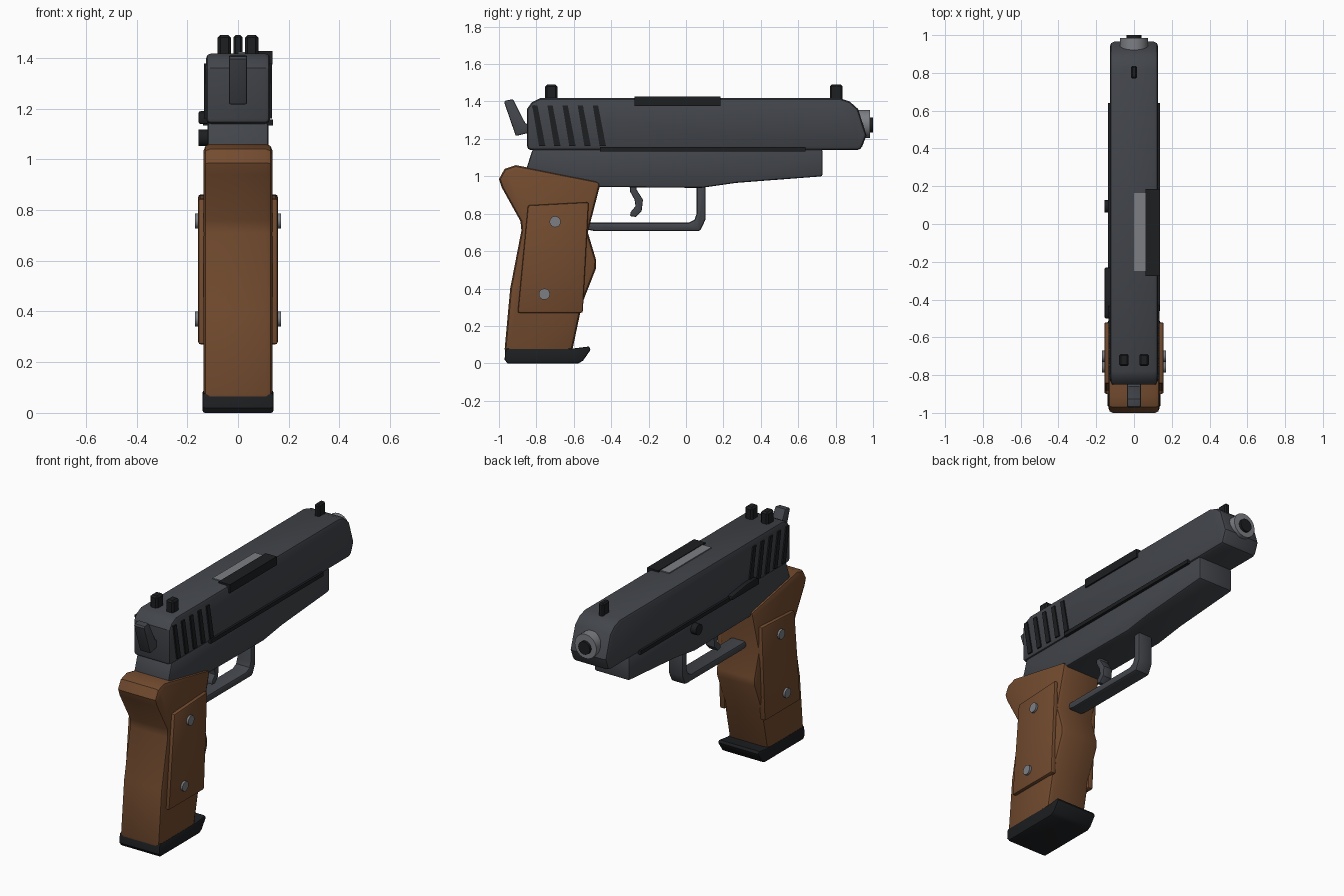
import bpy, bmesh, math
from mathutils import Matrix

if "Cube" in bpy.data.objects:
    bpy.data.objects.remove(bpy.data.objects["Cube"])


def material(name, color):
    m = bpy.data.materials.new(name)
    m.diffuse_color = (*color, 1)
    m.use_nodes = True
    m.node_tree.nodes["Principled BSDF"].inputs["Base Color"].default_value = m.diffuse_color
    return m


GUN = material("gunmetal", (0.055, 0.06, 0.07))
BLACK = material("black", (0.012, 0.013, 0.015))
WOOD = material("wood", (0.17, 0.07, 0.028))
STEEL = material("steel", (0.2, 0.21, 0.23))


def finish(name, bm, mat):
    bmesh.ops.recalc_face_normals(bm, faces=bm.faces)
    me = bpy.data.meshes.new(name)
    bm.to_mesh(me)
    bm.free()
    me.materials.append(mat)
    ob = bpy.data.objects.new(name, me)
    bpy.context.collection.objects.link(ob)
    bpy.ops.object.select_all(action='DESELECT')
    ob.select_set(True)
    bpy.context.view_layer.objects.active = ob
    bpy.ops.object.shade_smooth_by_angle(angle=math.radians(32))
    return ob


def prism(name, pts, x0, x1, mat, bevel=0.0, seg=2):
    """Extrude a (y, z) side profile from x0 to x1 and round its sharp edges."""
    bm = bmesh.new()
    face = bm.faces.new([bm.verts.new((x0, y, z)) for y, z in pts])
    ext = bmesh.ops.extrude_face_region(bm, geom=[face])
    for v in ext["geom"]:
        if isinstance(v, bmesh.types.BMVert):
            v.co.x = x1
    bmesh.ops.recalc_face_normals(bm, faces=bm.faces)
    if bevel:
        edges = [e for e in bm.edges if e.calc_face_angle(0) > math.radians(60)]
        bmesh.ops.bevel(bm, geom=edges, offset=bevel, segments=seg,
                        profile=0.5, affect='EDGES', clamp_overlap=True)
    return finish(name, bm, mat)


def box(name, x, y, z, mat, bevel=0.0):
    return prism(name, [(y[0], z[0]), (y[1], z[0]), (y[1], z[1]), (y[0], z[1])],
                 x[0], x[1], mat, bevel, 1)


def rod(name, center, r, length, axis, mat, sides=24):
    bm = bmesh.new()
    rot = Matrix.Rotation(math.pi / 2, 4, 'Y' if axis == 'x' else 'X')
    bmesh.ops.create_cone(bm, cap_ends=True, segments=sides, radius1=r, radius2=r,
                          depth=length, matrix=Matrix.Translation(center) @ rot)
    return finish(name, bm, mat)


# Slide and frame
prism("slide", [(-0.85, 1.14), (-0.85, 1.36), (-0.825, 1.395), (-0.78, 1.418), (0.82, 1.418),
                (0.875, 1.4), (0.92, 1.36), (0.965, 1.22), (0.935, 1.14)],
      -0.127, 0.127, GUN, 0.022)
prism("frame", [(-0.86, 1.02), (-0.82, 1.145), (0.73, 1.145), (0.73, 1.0), (0.27, 0.965),
                (0.08, 0.938), (-0.47, 0.943)], -0.12, 0.12, GUN, 0.012)

# Muzzle
rod("barrel_muzzle", (0, 0.89, 1.28), 0.075, 0.19, 'y', STEEL)
rod("barrel_bore", (0, 0.95, 1.275), 0.04, 0.1, 'y', BLACK)

# Ejection opening
box("ejection_port", (0.06, 0.137), (-0.275, 0.185), (1.375, 1.428), BLACK)
box("barrel_hood", (0.0, 0.065), (-0.25, 0.165), (1.38, 1.424), STEEL)

# Sights
for side, s in (("right", 1), ("left", -1)):
    x = sorted((s * 0.028, s * 0.08))
    box("rear_sight_" + side, x, (-0.753, -0.687), (1.40, 1.49), BLACK, 0.01)
box("front_sight", (-0.017, 0.017), (0.77, 0.837), (1.40, 1.49), BLACK, 0.008)

# Hammer
prism("hammer", [(-0.972, 1.395), (-0.965, 1.405), (-0.925, 1.412), (-0.86, 1.285),
                 (-0.83, 1.27), (-0.83, 1.235), (-0.91, 1.215)], -0.036, 0.036, GUN, 0.007)

# Grip body and magazine base
prism("grip", [(-1.0, 0.985), (-0.97, 1.04), (-0.91, 1.06), (-0.455, 0.97), (-0.525, 0.70),
               (-0.48, 0.55), (-0.482, 0.505), (-0.555, 0.32), (-0.612, 0.05),
               (-0.972, 0.05), (-0.94, 0.40), (-0.88, 0.71), (-0.885, 0.76), (-0.985, 0.94)],
      -0.136, 0.136, WOOD, 0.025)
prism("magazine_base", [(-0.965, 0.08), (-0.97, 0.02), (-0.955, 0.0), (-0.575, 0.0),
                        (-0.55, 0.015), (-0.508, 0.075), (-0.52, 0.09), (-0.6, 0.08)],
      -0.14, 0.14, BLACK, 0.01)

# Details repeated on both sides
for side, s in (("right", 1), ("left", -1)):
    prism("grip_panel_" + side, [(-0.845, 0.845), (-0.52, 0.862), (-0.552, 0.27), (-0.9, 0.27)],
          *sorted((s * 0.12, s * 0.157)), WOOD, 0.01)
    for i, (y, z) in enumerate([(-0.70, 0.757), (-0.757, 0.37)]):
        rod(f"grip_screw_{side}_{i + 1}", (s * 0.15, y, z), 0.03, 0.04, 'x', STEEL, 16)
    box("rail_strip_" + side, sorted((s * 0.11, s * 0.138)), (-0.46, 0.64), (1.133, 1.157), BLACK)
    for i in range(5):
        y = -0.822 + 0.081 * i
        prism(f"serration_{side}_{i + 1}",
              [(y, 1.378), (y + 0.028, 1.378), (y + 0.07, 1.162), (y + 0.036, 1.162)],
              *sorted((s * 0.11, s * 0.135)), BLACK)

# Controls on the left side
prism("slide_lever", [(-0.5, 1.14), (-0.5, 1.175), (-0.47, 1.19), (-0.37, 1.185),
                      (-0.23, 1.165), (-0.23, 1.14)], -0.156, -0.115, BLACK, 0.008)
rod("takedown_pin", (-0.13, 0.093, 1.085), 0.033, 0.052, 'x', BLACK)

# Trigger and guard
prism("trigger", [(-0.30, 0.96), (-0.26, 0.96), (-0.265, 0.93), (-0.23, 0.875), (-0.237, 0.815),
                  (-0.268, 0.783), (-0.3, 0.787), (-0.295, 0.81), (-0.27, 0.84),
                  (-0.275, 0.875), (-0.3, 0.92)], -0.032, 0.032, GUN, 0.007)
prism("trigger_guard", [(-0.56, 0.752), (-0.49, 0.752), (0.015, 0.752), (0.045, 0.768),
                        (0.057, 0.80), (0.057, 0.96), (0.105, 0.96), (0.105, 0.77),
                        (0.075, 0.707), (-0.485, 0.707), (-0.56, 0.72)],
      -0.05, 0.05, GUN, 0.012)
